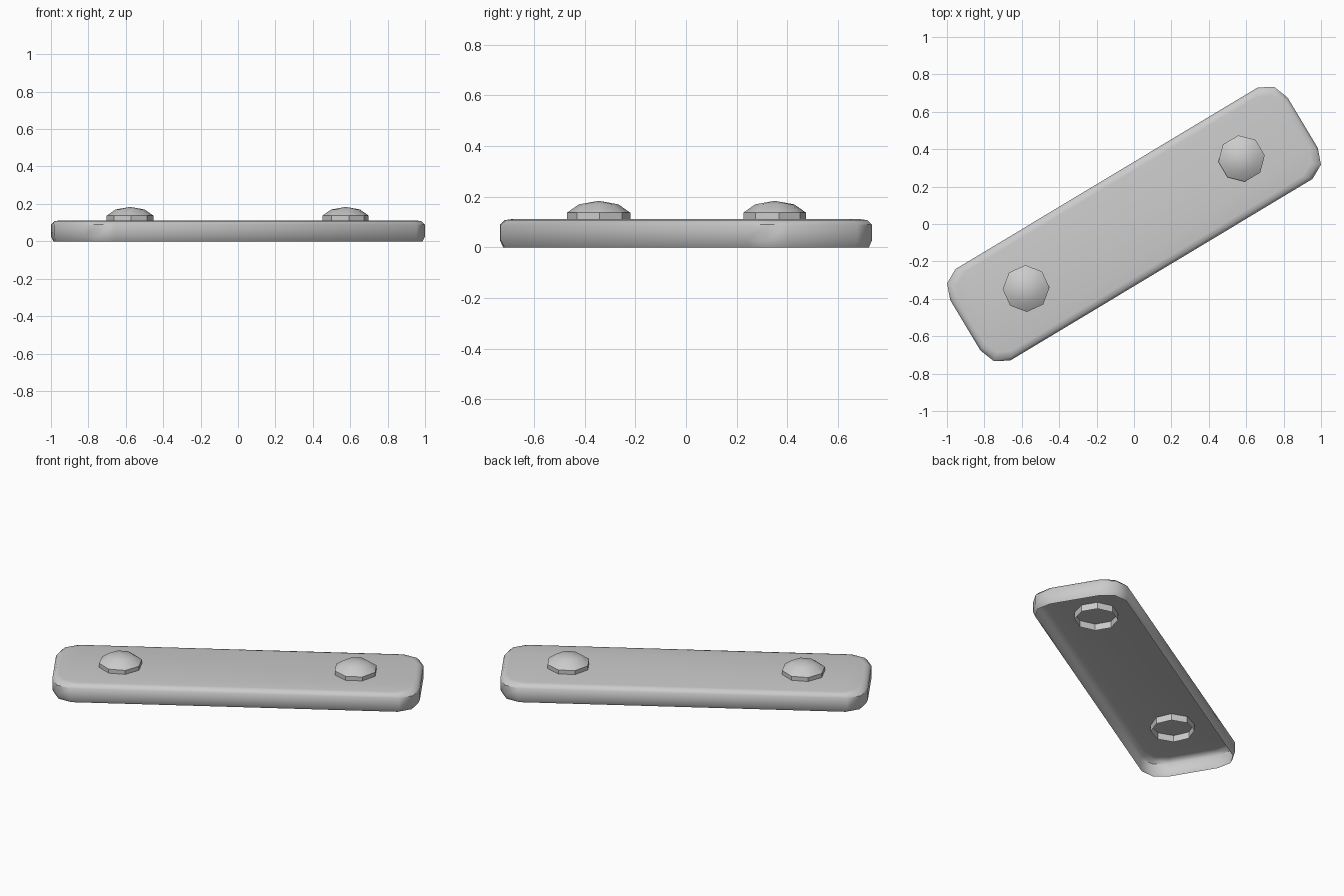
import bpy, bmesh, math

if "Cube" in bpy.data.objects:
    bpy.data.objects.remove(bpy.data.objects["Cube"])

ANGLE = math.radians(31)


def loft(name, rings, cap=None, apex=None, smooth=42):
    """Bridge equal-length rings; close the last with a face or an apex."""
    bm = bmesh.new()
    loops = [[bm.verts.new(p) for p in r] for r in rings]
    n = len(loops[0])
    for a, b in zip(loops, loops[1:]):
        for i in range(n):
            j = (i + 1) % n
            bm.faces.new((a[i], a[j], b[j], b[i]))
    last = loops[-1]
    if cap:
        bm.faces.new(last)
    if apex:
        tip = bm.verts.new(apex)
        for i in range(n):
            bm.faces.new((last[i], last[(i + 1) % n], tip))
    mesh = bpy.data.meshes.new(name)
    bm.to_mesh(mesh)
    bm.free()
    ob = bpy.data.objects.new(name, mesh)
    bpy.context.collection.objects.link(ob)
    bpy.ops.object.select_all(action='DESELECT')
    ob.select_set(True)
    bpy.context.view_layer.objects.active = ob
    bpy.ops.object.shade_smooth_by_angle(angle=math.radians(smooth))
    return ob


# Plate: rounded strip, an open shell underneath
corner = [(1.052, 0.157), (1.02, 0.243), (0.942, 0.285)]
outline = (corner + [(-x, y) for x, y in reversed(corner)]
           + [(-x, -y) for x, y in corner]
           + [(x, -y) for x, y in reversed(corner)])
profile = [(0.010, 0.0), (0.0, 0.025), (0.0, 0.09), (0.015, 0.108), (0.04, 0.112)]
rings = [[(x * (1 - d / 1.052), y * (1 - d / 0.285), z) for x, y in outline]
         for d, z in profile]
plate = loft("plate", rings, cap=True)
plate.rotation_euler.z = ANGLE

# Domed rivets: eight-sided, open below, passing through the plate
dome = [(0.125, 0.07), (0.125, 0.137), (0.078, 0.170)]
for name, x, y, phase in (("rivet_right", 0.575, 0.35, 8),
                          ("rivet_left", -0.577, -0.345, 2)):
    turns = [math.radians(phase + 45 * i) for i in range(8)]
    rings = [[(r * math.cos(t), r * math.sin(t), z) for t in turns] for r, z in dome]
    rivet = loft(name, rings, apex=(0, 0, 0.184), smooth=40)
    rivet.location = (x, y, 0)
